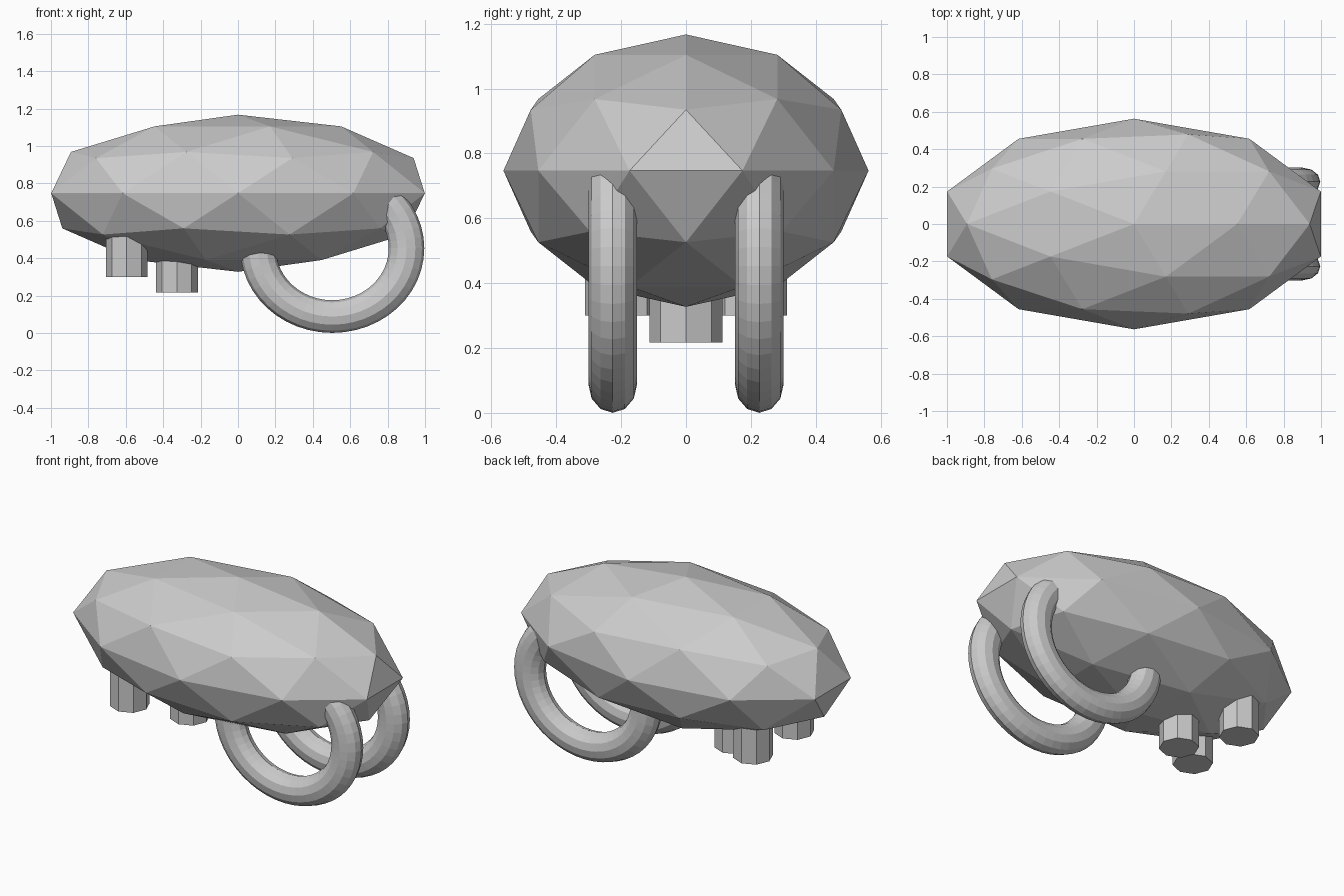
import bpy
import math

if "Cube" in bpy.data.objects:
    bpy.data.objects.remove(bpy.data.objects["Cube"])

grey = bpy.data.materials.new("plain grey")
grey.diffuse_color = (0.6, 0.6, 0.6, 1.0)
grey.use_nodes = True
grey.node_tree.nodes["Principled BSDF"].inputs["Base Color"].default_value = grey.diffuse_color


def finish(name, scale=(1, 1, 1)):
    """Name the newest object, scale it and give it the grey material."""
    ob = bpy.context.object
    ob.name = name
    ob.scale = scale
    ob.data.materials.append(grey)
    return ob


# Faceted, stretched body
bpy.ops.mesh.primitive_ico_sphere_add(subdivisions=2, radius=1, location=(0, 0, 0.747))
finish("body", (1.05, 0.563, 0.42))

# Pair of upright rings sunk into the rear underside
for side, label in ((-1, "front"), (1, "back")):
    bpy.ops.mesh.primitive_torus_add(
        major_segments=48, minor_segments=12,
        major_radius=0.397, minor_radius=0.095,
        location=(0.504, side * 0.226, 0.453),
        rotation=(math.pi / 2, 0, 0))
    # local z is the ring axis, local y points up
    finish(label + "_ring", (1, 0.92, 0.79))


# Eight-sided pegs under the body
def peg(name, x, y, bottom, top):
    bpy.ops.mesh.primitive_cylinder_add(
        vertices=8, radius=0.112, depth=top - bottom,
        location=(x, y, (bottom + top) / 2))
    finish(name)


peg("front_peg", -0.595, -0.2, 0.30, 0.60)
peg("back_peg", -0.595, 0.2, 0.30, 0.60)
peg("middle_peg", -0.327, 0, 0.217, 0.52)
